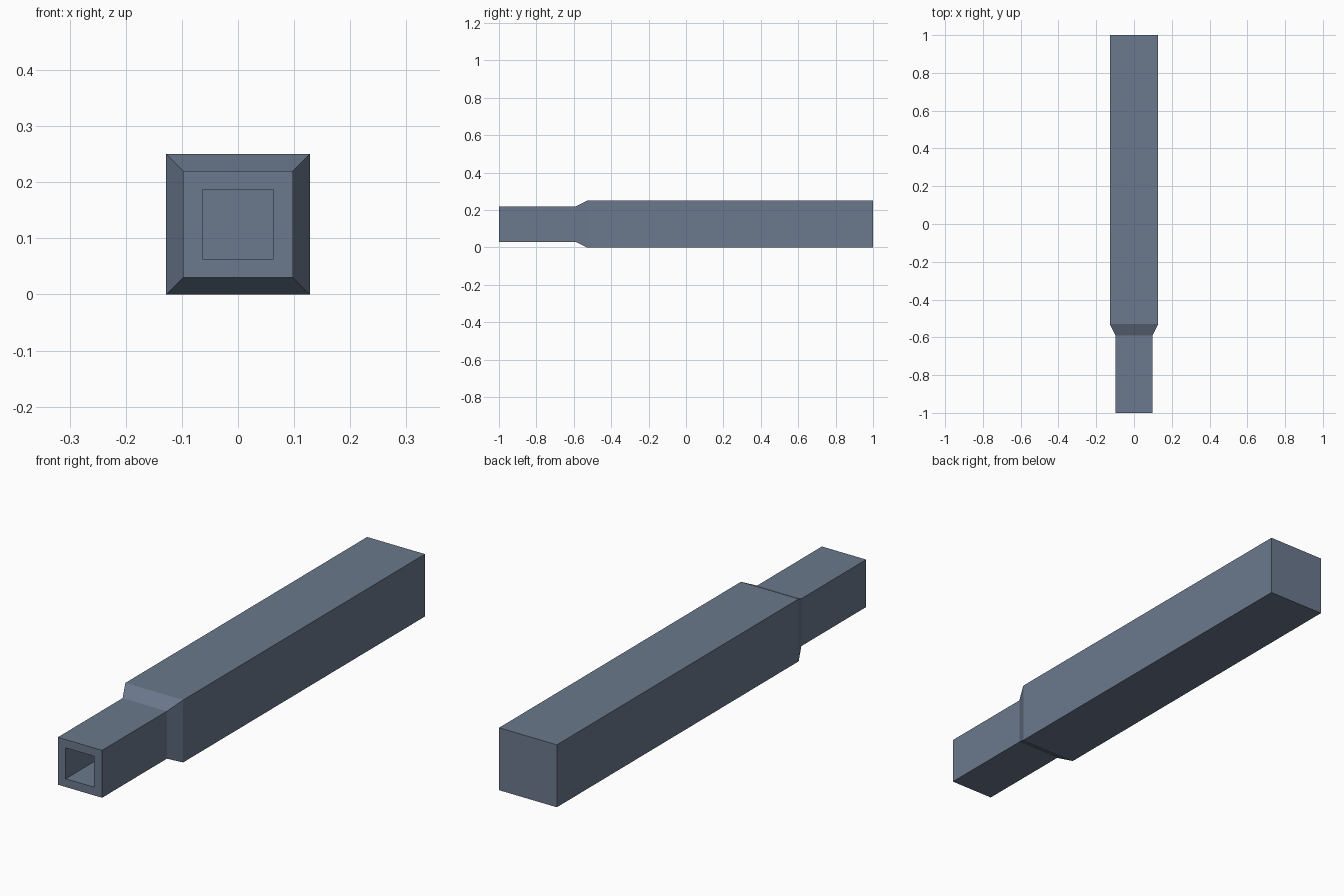
import bpy
import bmesh

cube = bpy.data.objects.get("Cube")
if cube:
    bpy.data.objects.remove(cube, do_unlink=True)

# Blue-grey metal
metal = bpy.data.materials.new("blue_grey_metal")
metal.use_nodes = True
colour = (0.147, 0.191, 0.266, 1.0)
metal.diffuse_color = colour
metal.node_tree.nodes["Principled BSDF"].inputs["Base Color"].default_value = colour

MID_Z = 0.125
# Square sections as (y, half width, half height), from the closed back end,
# along the outside to the open tip, then into the bore
SECTIONS = [
    (1.0, 0.128, 0.125),     # back end
    (-0.53, 0.128, 0.125),   # shoulder start
    (-0.59, 0.098, 0.095),   # shoulder end
    (-1.0, 0.098, 0.095),    # tip rim, outer
    (-1.0, 0.063, 0.062),    # tip rim, inner
    (-0.59, 0.063, 0.062),   # bore floor
]


def square_ring(bm, y, half_w, half_h):
    corners = ((-1, -1), (1, -1), (1, 1), (-1, 1))
    return [bm.verts.new((sx * half_w, y, MID_Z + sz * half_h)) for sx, sz in corners]


# Square tube: bridge neighbouring sections and cap both ends
bm = bmesh.new()
rings = [square_ring(bm, *section) for section in SECTIONS]
for a, b in zip(rings, rings[1:]):
    for i in range(4):
        j = (i + 1) % 4
        bm.faces.new((a[i], a[j], b[j], b[i]))
bm.faces.new(rings[0])
bm.faces.new(rings[-1])
bmesh.ops.recalc_face_normals(bm, faces=bm.faces)

mesh = bpy.data.meshes.new("stepped_square_tube")
bm.to_mesh(mesh)
bm.free()
mesh.materials.append(metal)
tube = bpy.data.objects.new("stepped_square_tube", mesh)
bpy.context.collection.objects.link(tube)
